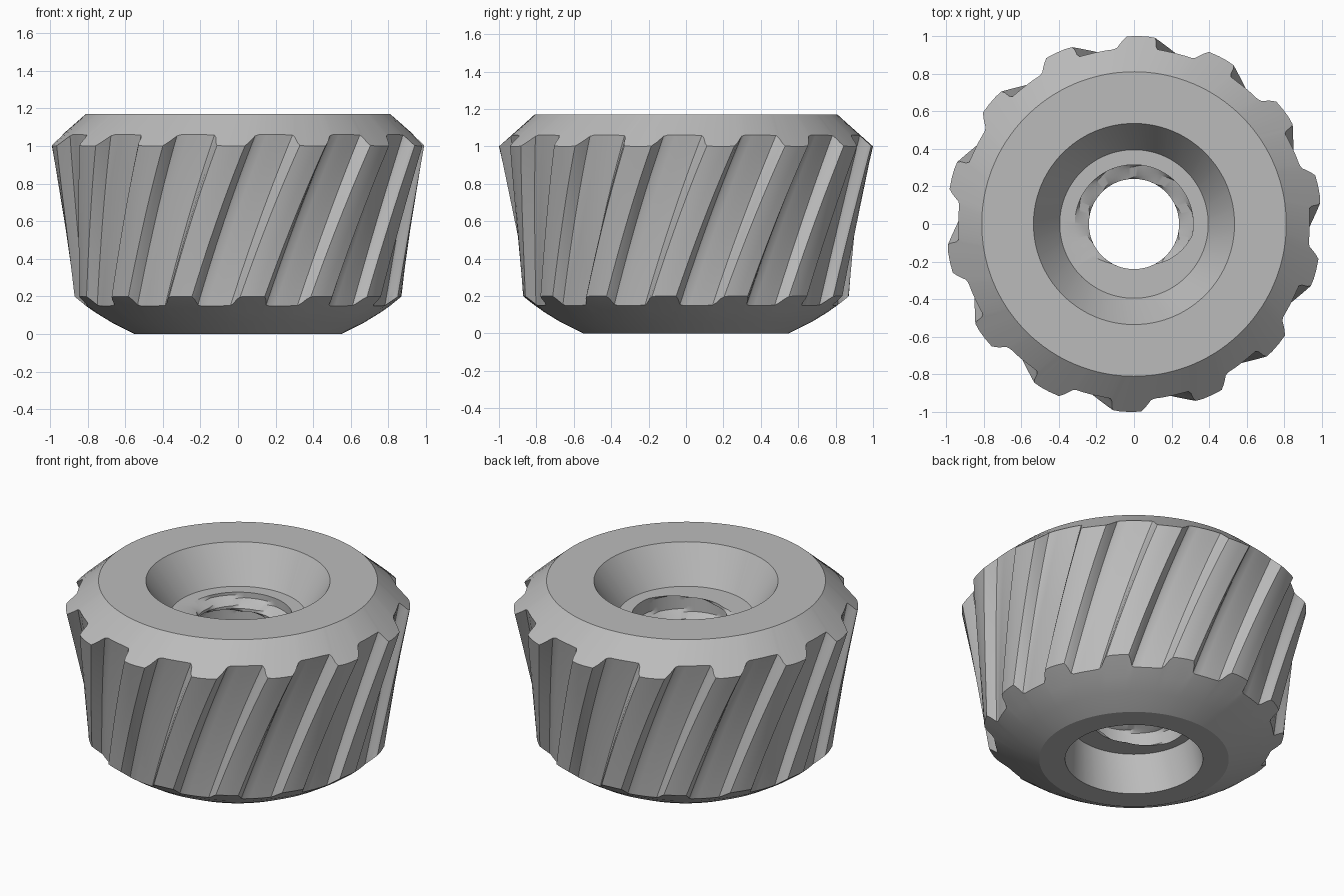
import bpy, bmesh
from math import radians, cos, sin, pi

cube = bpy.data.objects.get("Cube")
if cube:
    bpy.data.objects.remove(cube, do_unlink=True)

TEETH = 14
PITCH_ANGLE = 360 / TEETH
TWIST = 23          # degrees of helix per unit of height
HEIGHT = 1.17
WALL_ROWS = 14
BORE_ROWS = 40
BORE_TOP, BORE_BOTTOM, THREAD_PITCH = 0.95, 0.25, 0.175

# One tooth and the groove after it: (degrees from tooth centre, groove depth 0..1)
TOOTH = [(-4.4, 0.05), (-2, 0), (1, 0), (4.2, 0.02), (5.2, 0.35), (6.4, 0.9),
         (7.5, 1), (10, 1), (13, 1), (16, 1), (18.8, 0.97), (19.7, 0.75), (20.5, 0.3)]
columns = [(k * PITCH_ANGLE - 92.1 + a, d) for k in range(TEETH) for a, d in TOOTH]


def lerp(a, b, t):
    return a + (b - a) * t


def ring(bm, radius, z):
    """Plain circular row, turned with the helix so columns stay aligned."""
    row = []
    for a, _ in columns:
        ang = radians(a + TWIST * (z - 1))
        row.append(bm.verts.new((radius * cos(ang), radius * sin(ang), z)))
    return row


def wall_row(bm, t):
    """Row of the toothed wall, from the lower chamfer (0) to the upper one (1)."""
    row = []
    for a, d in columns:
        z = lerp(lerp(0.2, 0.15, d), lerp(1.0, 1.06, d), t)
        r = lerp(lerp(0.872, 0.81, d), lerp(1.0, 0.935, d), t) - 0.05 * t * (1 - t)
        ang = radians(a + TWIST * (z - 1))
        row.append(bm.verts.new((r * cos(ang), r * sin(ang), z)))
    return row


def thread_row(bm, z):
    """Row of the bore with a helical thread ridge."""
    row = []
    for a, _ in columns:
        ang = radians(a + TWIST * (z - 1))
        phase = ((ang + pi / 2) / (2 * pi) - (z - BORE_TOP) / THREAD_PITCH) % 1
        dist = min(phase, 1 - phase)
        r = lerp(0.24, 0.315, min(1, max(0, (dist - 0.08) / 0.14)))
        row.append(bm.verts.new((r * cos(ang), r * sin(ang), z)))
    return row


bm = bmesh.new()

# Bottom face and bulging lower chamfer
rows = [ring(bm, r, z) for r, z in [(0.40, 0), (0.55, 0), (0.67, 0.06), (0.76, 0.115)]]
# Helical teeth
rows += [wall_row(bm, i / WALL_ROWS) for i in range(WALL_ROWS + 1)]
# Top rim, countersink and its flat floor
rows += [ring(bm, r, z) for r, z in [(0.81, HEIGHT), (0.535, HEIGHT), (0.395, BORE_TOP)]]
# Threaded bore
rows += [thread_row(bm, lerp(BORE_TOP, BORE_BOTTOM, i / BORE_ROWS)) for i in range(BORE_ROWS + 1)]
# Lower counterbore, closed back onto the bottom face
rows.append(ring(bm, 0.375, BORE_BOTTOM))

n = len(columns)
for i, low in enumerate(rows):
    high = rows[(i + 1) % len(rows)]
    for j in range(n):
        k = (j + 1) % n
        bm.faces.new((low[j], low[k], high[k], high[j]))
bmesh.ops.recalc_face_normals(bm, faces=bm.faces)

mesh = bpy.data.meshes.new("fluted_knob")
bm.to_mesh(mesh)
bm.free()
knob = bpy.data.objects.new("fluted_knob", mesh)
bpy.context.scene.collection.objects.link(knob)

# Single grey finish
grey = bpy.data.materials.new("plain_grey")
grey.use_nodes = True
colour = (0.5, 0.5, 0.5, 1)
grey.diffuse_color = colour
grey.node_tree.nodes["Principled BSDF"].inputs["Base Color"].default_value = colour
mesh.materials.append(grey)

for obj in bpy.context.selected_objects:
    obj.select_set(False)
knob.select_set(True)
bpy.context.view_layer.objects.active = knob
bpy.ops.object.shade_smooth_by_angle(angle=radians(25))
